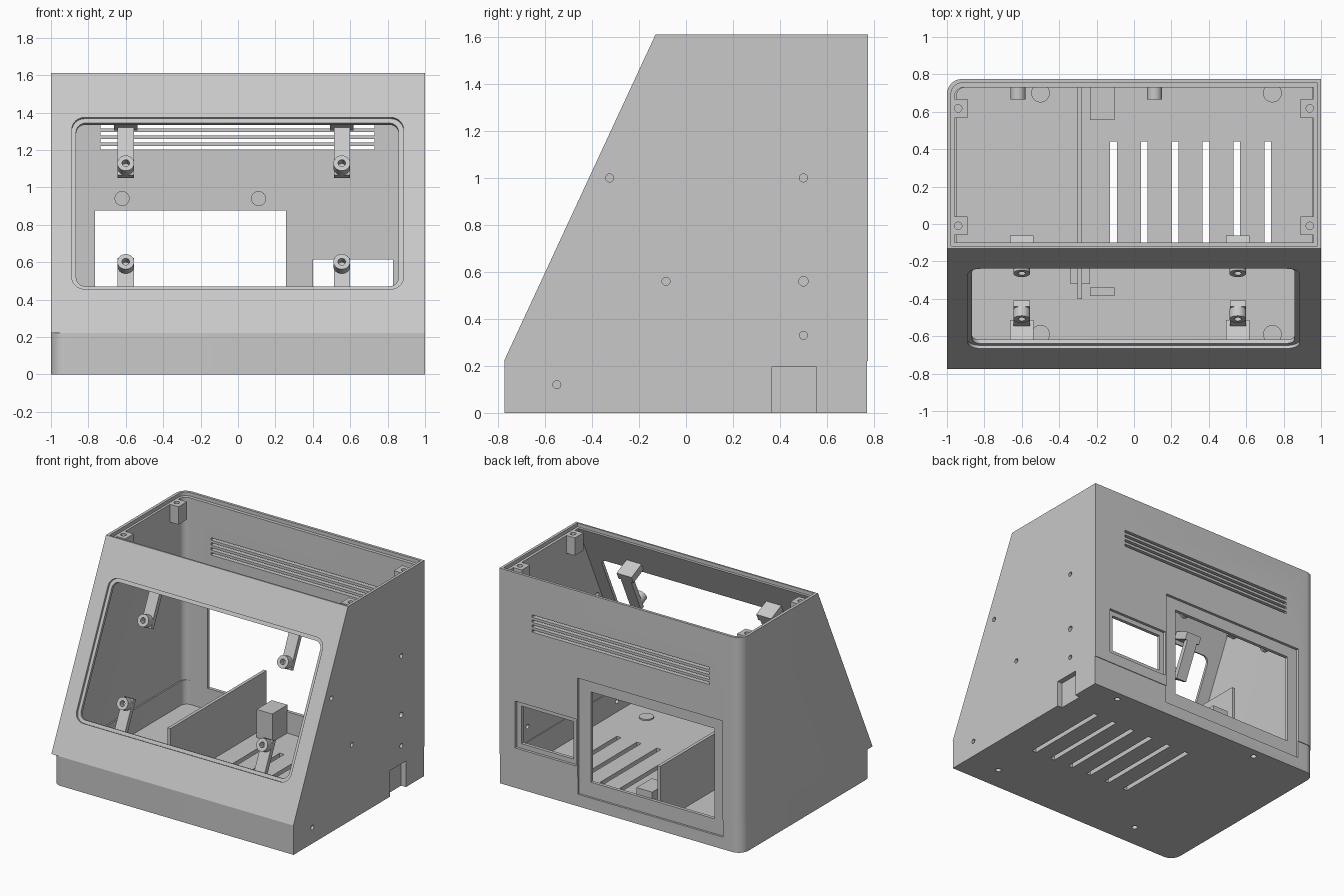
import bpy, bmesh, math
from mathutils import Matrix, Vector

if "Cube" in bpy.data.objects:
    bpy.data.objects.remove(bpy.data.objects["Cube"])

grey = bpy.data.materials.new("light grey plastic")
grey.use_nodes = True
COLOR = (0.58, 0.58, 0.58, 1)
grey.diffuse_color = COLOR
grey.node_tree.nodes["Principled BSDF"].inputs["Base Color"].default_value = COLOR
parts = []


def frame(x_axis, y_axis, z_axis, origin=(0, 0, 0)):
    m = Matrix((x_axis, y_axis, z_axis)).transposed().to_4x4()
    m.translation = Vector(origin)
    return m


X, Y, Z = (1, 0, 0), (0, 1, 0), (0, 0, 1)
UP = frame(X, Y, Z)            # sketch (x, y), extrude z
SIDE = frame(Y, Z, X)          # sketch (y, z), extrude x
BACK = frame(Z, X, Y)          # sketch (z, x), extrude y
slope = Vector((0, 0.645, 1.39)).normalized()
PANEL = frame(X, slope, Vector(X).cross(slope), (0, -0.775, 0.22))


def prism(name, pts, lo, hi, mat=UP, keep=True):
    bm = bmesh.new()
    rings = [[bm.verts.new(mat @ Vector((a, b, h))) for a, b in pts] for h in (lo, hi)]
    bm.faces.new(rings[0][::-1])
    bm.faces.new(rings[1])
    for i in range(len(pts)):
        j = (i + 1) % len(pts)
        bm.faces.new((rings[0][i], rings[0][j], rings[1][j], rings[1][i]))
    bmesh.ops.recalc_face_normals(bm, faces=bm.faces)
    me = bpy.data.meshes.new(name)
    bm.to_mesh(me)
    bm.free()
    ob = bpy.data.objects.new(name, me)
    bpy.context.collection.objects.link(ob)
    me.materials.append(grey)
    if keep:
        parts.append(ob)
    return ob


def rect(x0, x1, y0, y1, radii=(0, 0, 0, 0), n=8):
    pts = []
    corners = ((x0, y0, 1, 1), (x1, y0, -1, 1), (x1, y1, -1, -1), (x0, y1, 1, -1))
    for k, (x, y, sx, sy) in enumerate(corners):
        r = radii[k]
        for i in range(n + 1 if r else 1):
            a = math.pi * (1 + k / 2) + math.pi / 2 * i / n
            pts.append((x + sx * r + r * math.cos(a), y + sy * r + r * math.sin(a)))
    return pts


def circle(x, y, r, n=24):
    return [(x + r * math.cos(math.tau * i / n), y + r * math.sin(math.tau * i / n)) for i in range(n)]


def round_back_corner(ob, r):
    bm = bmesh.new()
    bm.from_mesh(ob.data)
    ymax = max(v.co.y for v in bm.verts)
    edges = [e for e in bm.edges if all(v.co.x < 0 and v.co.y > ymax - 0.001 for v in e.verts)]
    bmesh.ops.bevel(bm, geom=edges, offset=r, segments=8, profile=0.5, affect='EDGES')
    bm.to_mesh(ob.data)
    bm.free()


def cut(bodies, cutter):
    cutter.hide_render = True
    for ob in bodies:
        mod = ob.modifiers.new("cut", 'BOOLEAN')
        mod.operation, mod.solver, mod.object = 'DIFFERENCE', 'EXACT', cutter
        with bpy.context.temp_override(object=ob, active_object=ob):
            bpy.ops.object.modifier_apply(modifier=mod.name)
    bpy.data.objects.remove(cutter)


def carve(bodies, pts, lo, hi, mat=UP):
    cut(bodies, prism("cutter", pts, lo, hi, mat, keep=False))


# Base tray, rounded on its right side
base = prism("base_tray", rect(-1, 1, -0.772, 0.77, (0.08, 0, 0, 0.08)), 0, 0.22)
carve([base], rect(-0.95, 0.955, -0.73, 0.73, (0.05, 0, 0, 0.05)), 0.04, 0.4)

# Upper shell with sloping front, open at top and bottom
shell = prism("upper_shell", [(-0.775, 0.22), (0.775, 0.22), (0.775, 1.61), (-0.13, 1.61)], -1, 1, SIDE)
round_back_corner(shell, 0.08)
hollow = prism("hollow", [(-0.731, 0.1), (0.73, 0.1), (0.73, 1.7), (-0.044, 1.7), (-0.731, 0.22)],
               -0.96, 0.96, SIDE, keep=False)
round_back_corner(hollow, 0.05)
cut([shell], hollow)
# Rebate for the lid
carve([shell], rect(-0.978, 0.98, -0.118, 0.755, (0, 0, 0, 0.06)), 1.583, 1.7)

# Screen window with stepped edge
carve([shell], rect(-0.888, 0.885, 0.26, 1.273, (0.07,) * 4), -0.018, 0.1, PANEL)
carve([shell], rect(-0.865, 0.858, 0.285, 1.247, (0.05,) * 4), -0.1, 0.1, PANEL)

# Back openings with recessed surrounds: (z0, z1, x0, x1)
for outer, inner in (((0.09, 0.96, -0.845, 0.355), (0.2, 0.875, -0.765, 0.257)),
                     ((0.3, 0.65, 0.365, 0.87), (0.335, 0.615, 0.4, 0.83))):
    carve([base, shell], rect(*outer), 0.755, 0.9, BACK)
    carve([base, shell], rect(*inner), 0.6, 0.9, BACK)

# Vents in back and floor
for i in range(4):
    z = 1.212 + i * 0.037
    carve([shell], rect(z - 0.009, z + 0.009, -0.735, 0.73), 0.6, 0.9, BACK)
for i in range(6):
    x = -0.11 + i * 0.165
    carve([base], rect(x - 0.018, x + 0.018, -0.23, 0.44), -0.1, 0.1)

# Cable notch and screw holes in the left wall
carve([base], rect(0.365, 0.555, -0.1, 0.195), 0.96, 1.1, SIDE)
for y, z, r in ((-0.325, 1, 0.017), (0.5, 1, 0.017), (-0.085, 0.56, 0.017),
                (0.5, 0.56, 0.02), (0.5, 0.33, 0.017), (-0.55, 0.12, 0.017)):
    carve([base if z < 0.2 else shell], circle(y, z, r), 0.9, 1.1, SIDE)

# Floor pads with blind holes underneath
for x in (-0.5, 0.74):
    for y in (-0.59, 0.7):
        prism("floor_pad", circle(x, y, 0.05), 0.035, 0.05)
        carve([base], circle(x, y, 0.02), -0.1, 0.03)

# Lid screw posts in the top corners
for side, label in ((-1, "right"), (1, "left")):
    for y in (-0.01, 0.618):
        x0, x1 = sorted((side * 0.89, side * 0.975))
        post = prism(label + "_lid_post", rect(x0, x1, y - 0.05, y + 0.05), 1.45, 1.583)
        carve([post], circle(side * 0.94, y, 0.02), 1.48, 1.7)

# Screen brackets: foot, arm and drilled standoff
for x in (-0.6, 0.555):
    for label, foot, arm, s in (("upper", (1.275, 1.33), (0.995, 1.33), 1.04),
                                ("lower", (0.18, 0.255), (0.18, 0.505), 0.459)):
        prism(label + "_bracket_foot", rect(x - 0.062, x + 0.062, *foot), -0.17, -0.035, PANEL)
        prism(label + "_bracket_arm", rect(x - 0.043, x + 0.043, *arm), -0.17, -0.135, PANEL)
        stud = prism(label + "_standoff", circle(x, s, 0.045), -0.138, -0.08, PANEL)
        carve([stud], circle(x, s, 0.02), -0.13, 0, PANEL)

# Back wall pegs
for x in (-0.62, 0.11):
    prism("back_peg", circle(0.94, x, 0.04), 0.665, 0.735, BACK)

# Divider and its supports
prism("divider", rect(-0.302, -0.278, -0.4, 0.735), 0.035, 0.46)
prism("divider_clip", rect(-0.34, -0.235, -0.32, -0.23), 0.035, 0.1)
prism("rear_support_block", rect(-0.235, -0.105, 0.555, 0.735), 0.035, 0.25)
prism("front_support_block", rect(-0.235, -0.105, -0.385, -0.34), 0.035, 0.1)

# Smooth shading with sharp edges kept
bpy.ops.object.select_all(action='DESELECT')
for ob in parts:
    ob.select_set(True)
bpy.context.view_layer.objects.active = shell
bpy.ops.object.shade_smooth_by_angle(angle=math.radians(30))
